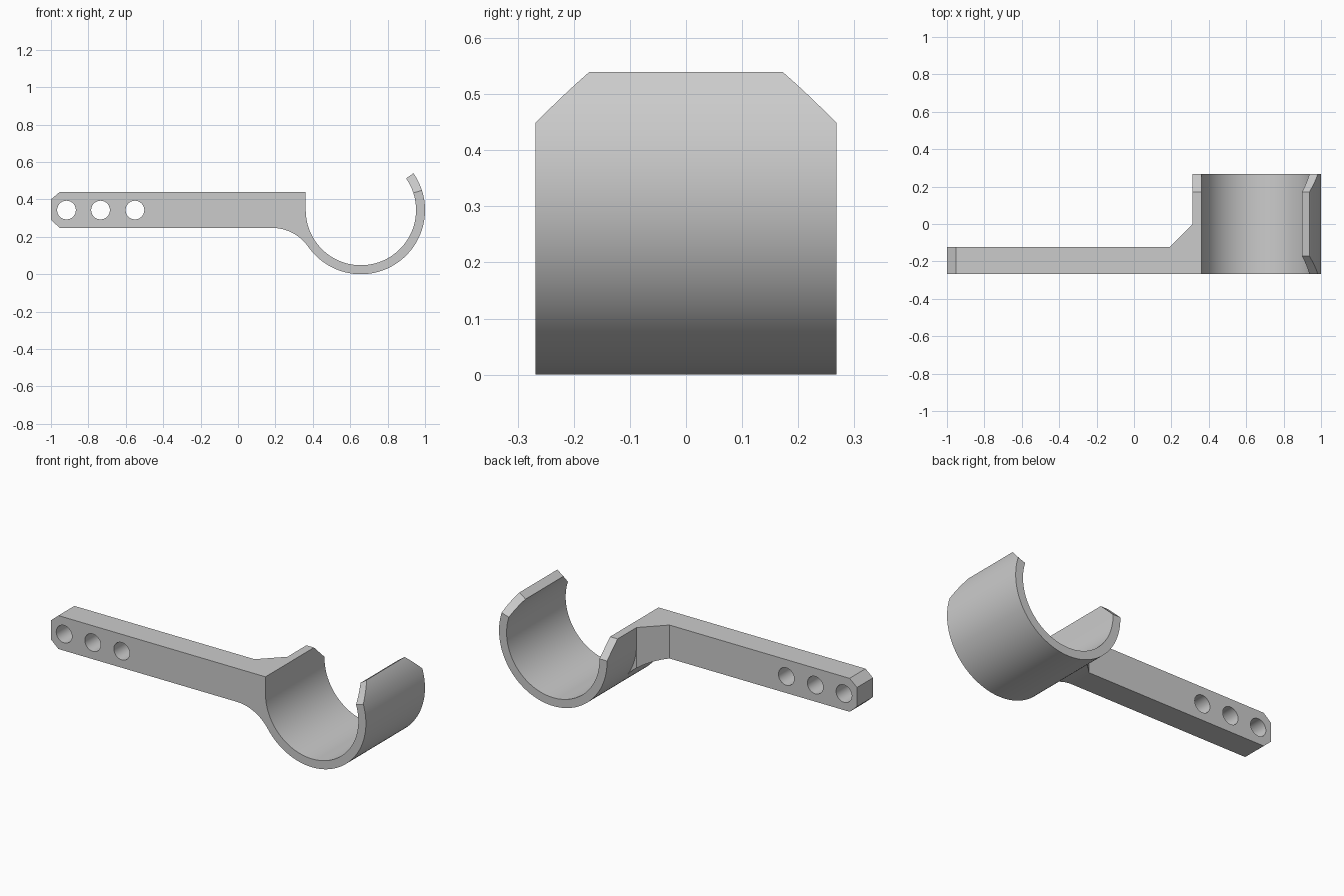
import bpy, bmesh
from math import sin, cos, radians, atan2, pi

cube = bpy.data.objects.get("Cube")
if cube:
    bpy.data.objects.remove(cube, do_unlink=True)

CX, CZ, R_OUT, R_IN = 0.657, 0.343, 0.343, 0.295   # hook ring
TOP, LOW, HALF, TIP = 0.44, 0.248, 0.268, 0.172    # arm heights, hook half widths

grey = bpy.data.materials.new("plain grey")
grey.use_nodes = True
colour = (0.6, 0.6, 0.6, 1)
grey.diffuse_color = colour
grey.node_tree.nodes["Principled BSDF"].inputs["Base Color"].default_value = colour


def finish(name, bm):
    bmesh.ops.recalc_face_normals(bm, faces=bm.faces)
    mesh = bpy.data.meshes.new(name)
    bm.to_mesh(mesh)
    bm.free()
    mesh.materials.append(grey)
    obj = bpy.data.objects.new(name, mesh)
    bpy.context.collection.objects.link(obj)
    return obj


def prism(name, points, shift):
    """Extrude a closed outline along a vector."""
    bm = bmesh.new()
    face = bm.faces.new([bm.verts.new(p) for p in points])
    new = bmesh.ops.extrude_face_region(bm, geom=[face])["geom"]
    bmesh.ops.translate(bm, vec=shift, verts=[v for v in new if isinstance(v, bmesh.types.BMVert)])
    return finish(name, bm)


def boolean(target, tool, operation):
    bpy.context.view_layer.objects.active = target
    mod = target.modifiers.new(operation, 'BOOLEAN')
    mod.operation, mod.solver, mod.object = operation, 'EXACT', tool
    bpy.ops.object.modifier_apply(modifier=mod.name)
    bpy.data.objects.remove(tool, do_unlink=True)


def polar(r, a, cx=CX, cz=CZ):
    return cx + r * cos(a), cz + r * sin(a)


# Hook: a strip swept through stations of (inner, outer, front y, back y)
stations = [((CX - R_IN, z), (CX - R_OUT, z), -HALF, back)
            for z, back in ((TOP, TIP), (TOP - 0.09, HALF))]
START, CHAMFER, END = radians(180), radians(378), radians(395)
for i in range(65):
    a = START + (CHAMFER - START) * i / 64
    stations.append((polar(R_IN, a), polar(R_OUT, a), -HALF, HALF))
for i in range(1, 7):
    a = CHAMFER + (END - CHAMFER) * i / 6
    w = HALF + (TIP - HALF) * i / 6
    stations.append((polar(R_IN, a), polar(R_OUT, a), -w, w))

bm = bmesh.new()
loops = []
for (xi, zi), (xo, zo), front, back in stations:
    loops.append([bm.verts.new(p) for p in
                  ((xi, front, zi), (xo, front, zo), (xo, back, zo), (xi, back, zi))])
for a, b in zip(loops, loops[1:]):
    for k in range(4):
        n = (k + 1) % 4
        bm.faces.new((a[k], a[n], b[n], b[k]))
bm.faces.new(loops[0])
bm.faces.new(loops[-1])
hook = finish("hook_bracket", bm)

# Arm: chamfered bar with a fillet tangent to the ring
FX = 0.18
dx, dz = CX - FX, CZ - LOW
fr = (dx * dx + dz * dz - R_OUT ** 2) / (2 * (R_OUT - dz))
fz = LOW - fr
touch = atan2(CZ - fz, dx)
outline = [(-1, 0.40), (-1, 0.29), (-0.953, LOW)]
outline += [polar(fr, pi / 2 + (touch - pi / 2) * i / 16, FX, fz) for i in range(17)]
mid = (R_IN + R_OUT) / 2
outline += [polar(mid, pi + touch * (1 - i / 8)) for i in range(9)]
outline += [(CX - mid, TOP), (-0.953, TOP)]
arm = prism("arm", [(x, -HALF, z) for x, z in outline], (0, HALF, 0))

# Thin the arm, leaving a diagonal gusset beside the hook
BACK = -0.123
plan = [(-1.1, BACK), (0.191, BACK), (0.334, 0.02), (-1.1, 0.02)]
boolean(arm, prism("gusset_cutter", [(x, y, -0.1) for x, y in plan], (0, 0, 1)), 'DIFFERENCE')

# Three screw holes
for x in (-0.917, -0.735, -0.551):
    ring = [polar(0.05, 2 * pi * i / 40, x, CZ) for i in range(40)]
    cutter = prism("hole_cutter", [(px, -0.4, pz) for px, pz in ring], (0, 0.5, 0))
    boolean(arm, cutter, 'DIFFERENCE')

boolean(hook, arm, 'UNION')

bpy.ops.object.select_all(action='DESELECT')
hook.select_set(True)
bpy.context.view_layer.objects.active = hook
bpy.ops.object.shade_smooth_by_angle(angle=radians(25))
